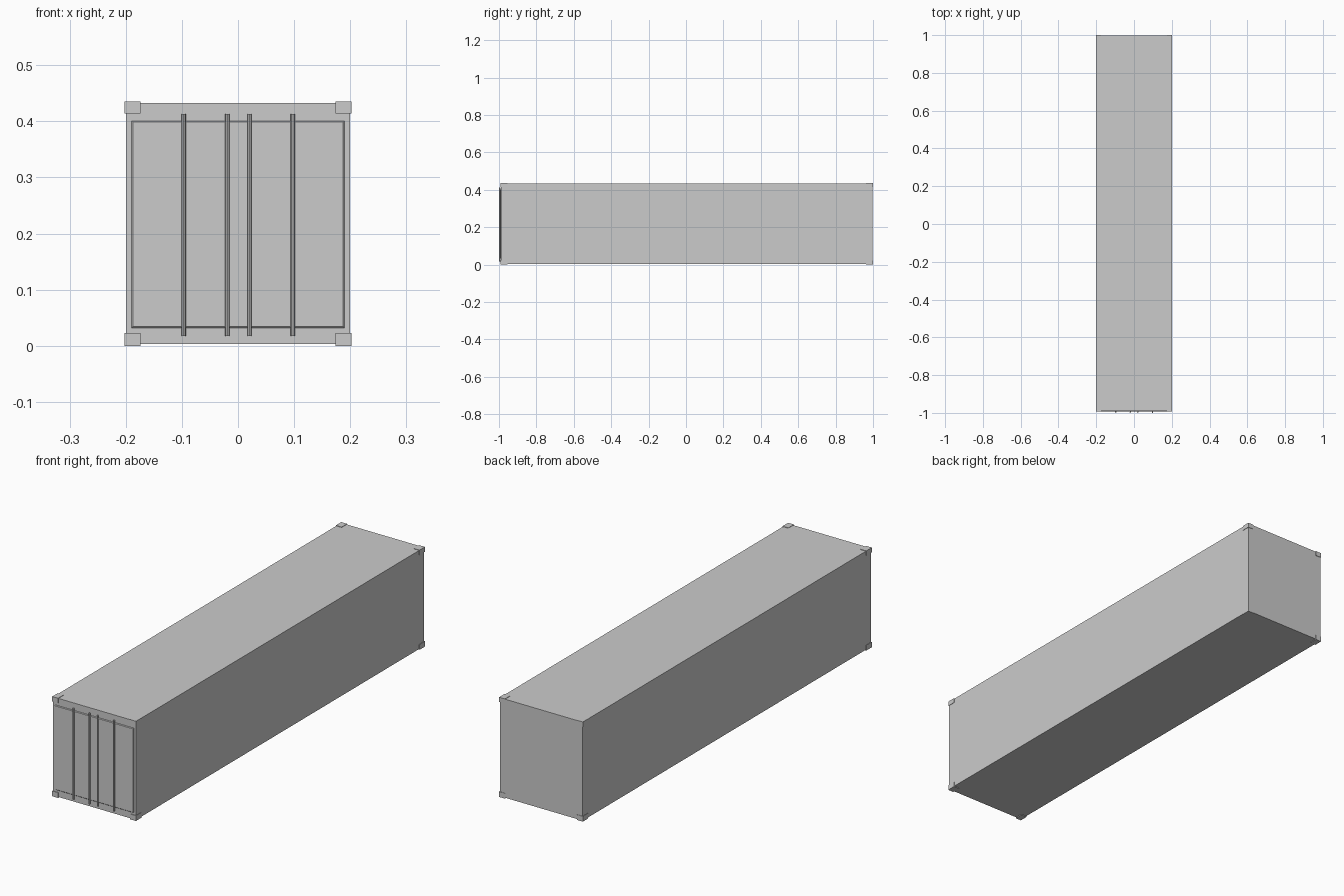
import bpy, bmesh
from mathutils import Matrix, Vector

if "Cube" in bpy.data.objects:
    bpy.data.objects.remove(bpy.data.objects["Cube"])


def add_object(name, bm):
    mesh = bpy.data.meshes.new(name)
    bm.to_mesh(mesh)
    bm.free()
    obj = bpy.data.objects.new(name, mesh)
    bpy.context.collection.objects.link(obj)
    return obj


def box(name, lo, hi):
    lo, hi = Vector(lo), Vector(hi)
    bm = bmesh.new()
    bmesh.ops.create_cube(bm, size=1, matrix=Matrix.Translation((lo + hi) / 2)
                          @ Matrix.Diagonal((*(hi - lo), 1)))
    return add_object(name, bm)


BACK, FRONT = 0.998, -0.989   # ends of the main body
TOP = 0.435                   # top of the corner castings

# Main container body
box("container_body", (-0.2, FRONT, 0.003), (0.2, BACK, TOP - 0.002))

# Corner castings, slightly proud of the body
for x_name, sx in (("left", -1), ("right", 1)):
    for y_name, y0, y1 in (("front", FRONT - 0.003, FRONT + 0.035),
                           ("back", BACK - 0.035, BACK + 0.002)):
        for z_name, z0, z1 in (("bottom", 0, 0.023), ("top", TOP - 0.021, TOP)):
            xs = sorted((sx * 0.174, sx * 0.202))
            box(f"corner_{y_name}_{x_name}_{z_name}",
                (xs[0], y0, z0), (xs[1], y1, z1))

# Raised door panel with a chamfered front rim
door = box("door_panel", (-0.19, FRONT - 0.004, 0.032), (0.19, FRONT + 0.002, 0.401))
bm = bmesh.new()
bm.from_mesh(door.data)
rim = [e for e in bm.edges if all(v.co.y < FRONT - 0.002 for v in e.verts)]
bmesh.ops.bevel(bm, geom=rim, offset=0.0025, segments=1, affect='EDGES')
bm.to_mesh(door.data)
bm.free()

# Vertical locking rods
for i, x in enumerate((-0.097, -0.019, 0.0205, 0.098)):
    bm = bmesh.new()
    bmesh.ops.create_cone(bm, cap_ends=True, segments=8, radius1=0.004,
                          radius2=0.004, depth=0.396,
                          matrix=Matrix.Translation((x, -0.996, 0.215)))
    add_object(f"locking_rod_{i + 1}", bm)
